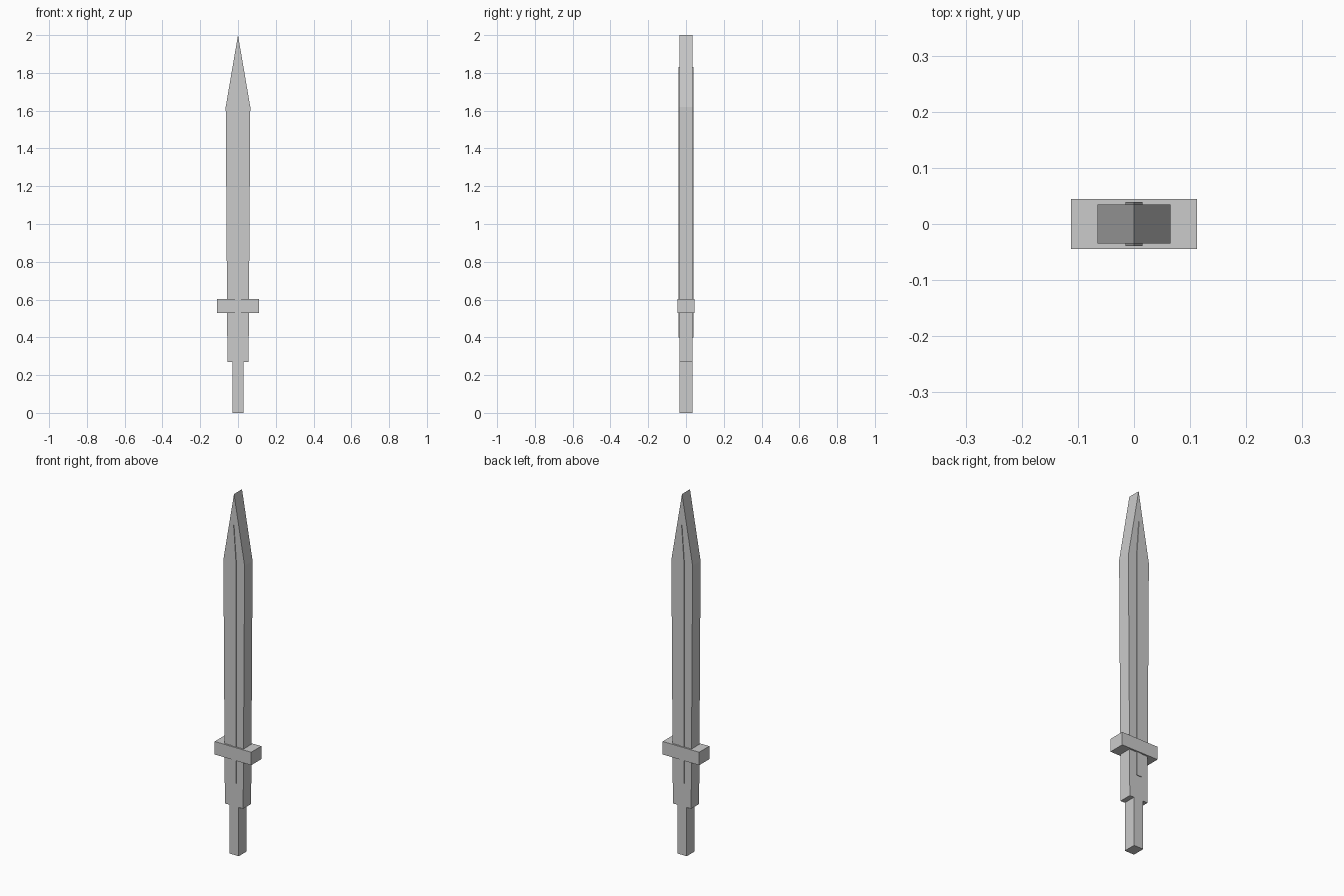
import bpy, bmesh

if "Cube" in bpy.data.objects:
    bpy.data.objects.remove(bpy.data.objects["Cube"])


def prism(name, half_profile, half_depth):
    """Mirror a right-hand (x, z) outline across x = 0 and extrude it along y."""
    left = [(-x, z) for x, z in reversed(half_profile) if x > 0]
    bm = bmesh.new()
    verts = [bm.verts.new((x, -half_depth, z)) for x, z in half_profile + left]
    face = bm.faces.new(verts)
    new = bmesh.ops.extrude_face_region(bm, geom=[face])["geom"]
    bmesh.ops.translate(bm, vec=(0, 2 * half_depth, 0),
                        verts=[g for g in new if isinstance(g, bmesh.types.BMVert)])
    bmesh.ops.recalc_face_normals(bm, faces=bm.faces)
    mesh = bpy.data.meshes.new(name)
    bm.to_mesh(mesh)
    bm.free()
    obj = bpy.data.objects.new(name, mesh)
    bpy.context.collection.objects.link(obj)
    return obj


# Narrow grip under the blade
prism("handle", [(0.029, 0.0), (0.029, 0.27)], 0.035)

# Slightly flared blade with a pointed tip
prism("blade", [(0.056, 0.27), (0.065, 1.62), (0.0, 2.0)], 0.035)

# Thin raised rib on both blade faces, tapering to a point
prism("blade_rib", [(0.015, 0.40), (0.015, 1.62), (0.0, 1.83)], 0.0388)

# Cross guard
prism("guard", [(0.112, 0.53), (0.112, 0.602)], 0.0443)
